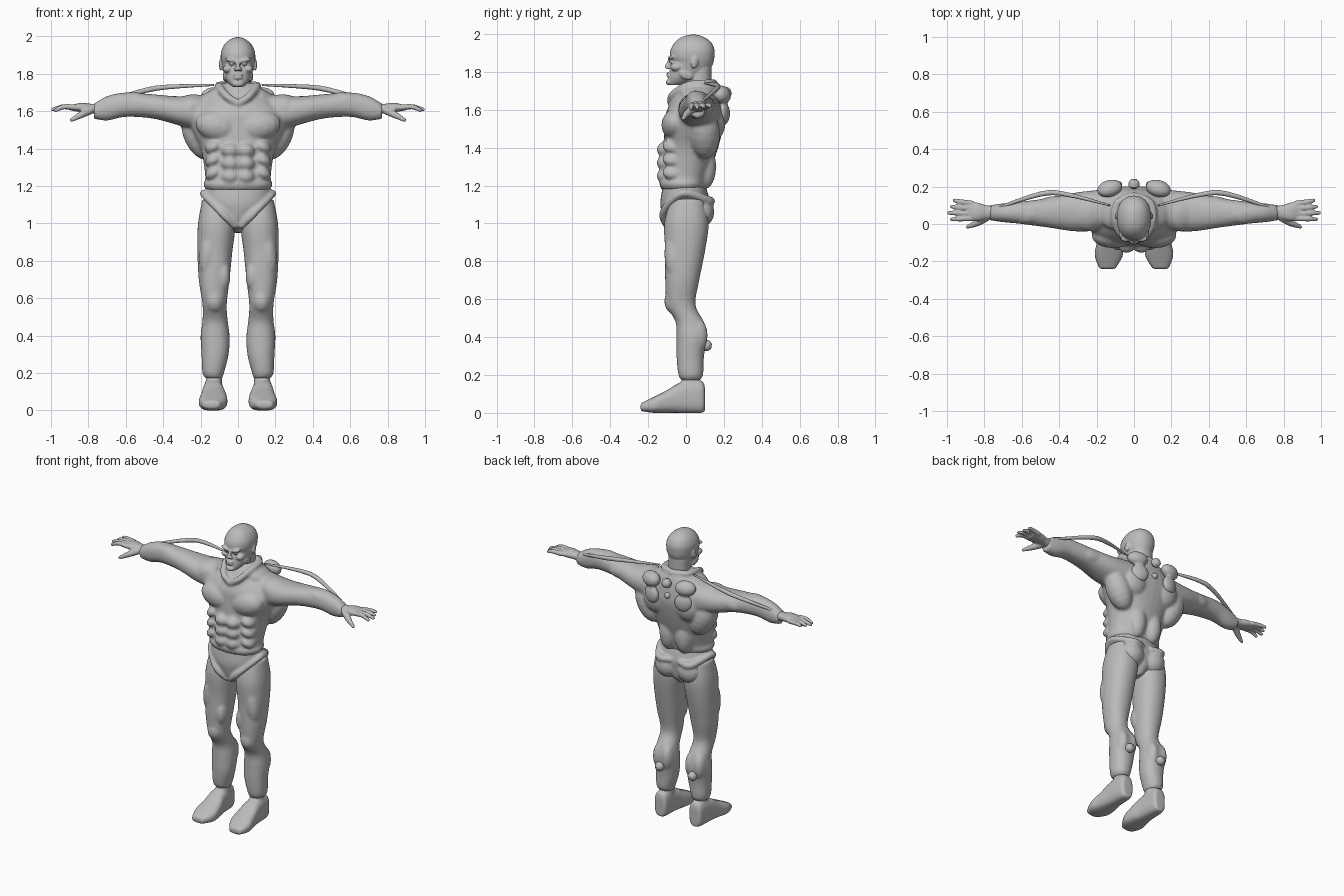
import bpy, bmesh, math
from mathutils import Matrix, Vector, Euler

default_cube = bpy.data.objects.get("Cube")
if default_cube:
    bpy.data.objects.remove(default_cube, do_unlink=True)

grey = bpy.data.materials.new("plain_grey")
grey.use_nodes = True
grey.diffuse_color = (.5, .5, .5, 1)
grey.node_tree.nodes["Principled BSDF"].inputs["Base Color"].default_value = grey.diffuse_color

PLACE_ALONG = {"x": lambda along, u, v: (along, u, v),
               "y": lambda along, u, v: (u, along, v),
               "z": lambda along, u, v: (u, v, along)}


def spline(rows, steps=4):
    """Smooth curve through rows of numbers."""
    rows = [Vector(row) for row in rows]
    padded = [rows[0]] + rows + [rows[-1]]
    curve = []
    for before, start, end, after in zip(padded, rows, rows[1:], padded[3:]):
        leave, arrive = (end - before) / 2, (after - start) / 2
        for step in range(steps):
            u = step / steps
            ease = u * u * (3 - 2 * u)
            curve.append(start.lerp(end, ease) + leave * u * (1 - u)**2 - arrive * u * u * (1 - u))
    return curve + [rows[-1]]


def loft(shape, axis, rows, power=2.2, sides=32):
    """Skin over rounded sections: position, then low and high limits both ways."""
    rings = []
    for along, left, right, low, high in spline(rows):
        ring = []
        for side in range(sides):
            angle = math.tau * side / sides
            u, v = (math.copysign(abs(wave) ** (2 / power), wave) for wave in (math.cos(angle), math.sin(angle)))
            point = PLACE_ALONG[axis](along, (left + right + (right - left) * u) / 2,
                                      (low + high + (high - low) * v) / 2)
            ring.append(shape.verts.new(point))
        rings.append(ring)
    for ring, following in zip(rings, rings[1:]):
        for side in range(sides):
            shape.faces.new((ring[side - 1], ring[side], following[side], following[side - 1]))
    shape.faces.new(rings[0])
    shape.faces.new(rings[-1])


def upright(shape, rows):
    """Symmetric upright loft: height, half width, front and back."""
    loft(shape, "z", [(height, -half, half, front, back) for height, half, front, back in rows])


def ball(shape, at, size, turn=(0, 0, 0)):
    turn = Euler([math.radians(angle) for angle in turn])
    bmesh.ops.create_uvsphere(shape, u_segments=16, v_segments=10, radius=1,
                              matrix=Matrix.LocRotScale(Vector(at), turn, Vector(size)))


def rope(shape, points):
    """Rounded tapering rope through points with a radius each."""
    path = spline(points)
    for start, end in zip(path, path[1:]):
        span = end.xyz - start.xyz
        turn = span.to_track_quat("Z", "Y")
        bmesh.ops.create_cone(shape, cap_ends=True, segments=16, radius1=start.w, radius2=end.w,
                              depth=span.length,
                              matrix=Matrix.LocRotScale((start.xyz + end.xyz) / 2, turn, None))
    for point in path:
        ball(shape, at=point.xyz, size=[point.w] * 3)


def mirror(shape):
    geometry = shape.verts[:] + shape.edges[:] + shape.faces[:]
    copy = bmesh.ops.duplicate(shape, geom=geometry)["geom"]
    copied_verts = [part for part in copy if isinstance(part, bmesh.types.BMVert)]
    bmesh.ops.scale(shape, vec=(-1, 1, 1), verts=copied_verts)


def finish(name, shape, voxel=.009, softness=2):
    """Fuse the overlapping masses into one smooth skin."""
    bmesh.ops.recalc_face_normals(shape, faces=shape.faces[:])
    mesh = bpy.data.meshes.new(name)
    shape.to_mesh(mesh)
    shape.free()
    mesh.materials.append(grey)
    mesh.shade_smooth()
    part = bpy.data.objects.new(name, mesh)
    bpy.context.collection.objects.link(part)
    fuse = part.modifiers.new("fuse", "REMESH")
    fuse.mode, fuse.voxel_size, fuse.use_smooth_shade = "VOXEL", voxel, True
    soften = part.modifiers.new("soften", "SMOOTH")
    soften.factor, soften.iterations = .5, softness


# Jacket: sleeves, paired muscles, collar, then the trunk
jacket = bmesh.new()
loft(jacket, "x", [(.1, -.03, .19, 1.47, 1.7), (.3, -.04, .17, 1.52, 1.68), (.45, -.02, .14, 1.56, 1.69),
                   (.6, 0, .12, 1.57, 1.7), (.7, .01, .11, 1.55, 1.68), (.77, .02, .1, 1.56, 1.64)])
ball(jacket, at=(.25, .06, 1.62), size=(.1, .1, .07), turn=(0, 10, 0))
for depth in (.03, .1):
    ball(jacket, at=(.42, depth, 1.62), size=(.1, .05, .05))
ball(jacket, at=(.58, .05, 1.66), size=(.09, .05, .04), turn=(0, 8, 0))
ball(jacket, at=(.11, -.06, 1.52), size=(.12, .07, .08), turn=(0, -12, 0))
ball(jacket, at=(.21, .1, 1.47), size=(.08, .08, .14), turn=(0, 25, 0))
ball(jacket, at=(.12, .15, 1.54), size=(.09, .06, .1))
ball(jacket, at=(.1, .06, 1.69), size=(.1, .09, .04), turn=(0, 20, 0))
ball(jacket, at=(.06, .1, 1.3), size=(.06, .06, .12))
for height in (1.25, 1.32, 1.39):
    ball(jacket, at=(.04, -.11, height), size=(.05, .045, .04))
    ball(jacket, at=(.13, -.07, height + .02), size=(.05, .055, .035), turn=(0, 30, 0))
rope(jacket, [(0, -.08, 1.64, .02), (.06, -.07, 1.68, .02), (.1, .01, 1.73, .02),
              (.09, .11, 1.74, .02), (0, .15, 1.74, .02)])
mirror(jacket)
upright(jacket, [(1.18, .17, -.13, .1), (1.21, .185, -.14, .11), (1.25, .175, -.13, .12), (1.4, .2, -.12, .17),
                 (1.53, .26, -.11, .2), (1.6, .25, -.1, .2), (1.7, .14, -.04, .18), (1.75, .08, 0, .15)])
finish("jacket", jacket, voxel=.01)

# Back plates and the studs down the spine
plates = bmesh.new()
ball(plates, at=(.13, .19, 1.68), size=(.07, .045, .05), turn=(30, 0, -15))
ball(plates, at=(.12, .2, 1.58), size=(.06, .03, .06), turn=(0, 20, -15))
mirror(plates)
for stud in range(6):
    ball(plates, at=(0, .2 - .018 * stud, 1.6 - .065 * stud), size=[.022] * 3)
finish("back_plates", plates)


def knob(name, at, tilt):
    """Round socket with a raised inner button."""
    shape = bmesh.new()
    turn = Euler((math.radians(tilt), 0, 0)).to_matrix().to_4x4()
    for radius, depth in ((.032, .03), (.02, .05)):
        bmesh.ops.create_cone(shape, cap_ends=True, segments=24, radius1=radius, radius2=radius * .85,
                              depth=depth, matrix=Matrix.Translation(at) @ turn)
    finish(name, shape, voxel=.005, softness=1)


knob("back_knob", at=(0, .215, 1.69), tilt=-75)
for label, side in (("left", 1), ("right", -1)):
    knob(label + "_calf_knob", at=(side * .125, .11, .355), tilt=-100)
    # Cable arching from the upper back to the forearm
    cable = bmesh.new()
    rope(cable, [(side * reach, depth, height, radius) for reach, depth, height, radius in (
        (.13, .1, 1.74, .006), (.37, .16, 1.73, .013), (.5, .16, 1.71, .014), (.72, .09, 1.65, .008))])
    finish(label + "_cable", cable, voxel=.005, softness=1)

# Briefs with rolled leg edges
briefs = bmesh.new()
ball(briefs, at=(.085, .07, 1.06), size=(.085, .08, .085))
rope(briefs, [(.02, -.1, .99, .02), (.09, -.12, 1.06, .02), (.185, -.02, 1.16, .02),
              (.12, .12, 1.12, .024), (.04, .12, 1.12, .02)])
mirror(briefs)
upright(briefs, [(.95, .02, -.05, .07), (1, .07, -.11, .11), (1.06, .13, -.13, .12),
                 (1.12, .175, -.135, .125), (1.21, .17, -.12, .1)])
finish("briefs", briefs)

# Trouser legs with knee, thigh and calf masses
legs = bmesh.new()
loft(legs, "z", [(.17, .085, .17, -.02, .07), (.2, .075, .19, -.04, .09), (.3, .05, .195, -.05, .095),
                 (.4, .045, .2, -.05, .11), (.48, .055, .19, -.055, .095), (.57, .06, .19, -.1, .05),
                 (.7, .045, .21, -.11, .07), (.85, .03, .217, -.11, .1), (1, .014, .214, -.115, .12),
                 (1.13, .04, .19, -.08, .1)])
ball(legs, at=(.125, -.07, .59), size=(.05, .045, .065))
ball(legs, at=(.16, -.06, .84), size=(.05, .055, .13), turn=(0, -6, 0))
ball(legs, at=(.075, -.06, .72), size=(.035, .05, .08))
for across in (.09, .155):
    ball(legs, at=(across, .06, .41), size=(.04, .055, .09))
mirror(legs)
finish("trouser_legs", legs, voxel=.011)

# Shoes
shoes = bmesh.new()
loft(shoes, "y", [(.1, .1, .16, .01, .13), (.08, .085, .18, 0, .17), (-.03, .075, .19, 0, .16),
                  (-.1, .06, .2, 0, .12), (-.17, .06, .21, 0, .085), (-.24, .1, .185, .01, .05)], power=2.8)
loft(shoes, "z", [(.1, .08, .18, -.04, .08), (.21, .09, .165, -.015, .065)])
mirror(shoes)
finish("shoes", shoes)

# Hands with four spread fingers and a lowered thumb
hands = bmesh.new()
loft(hands, "x", [(.73, .03, .095, 1.58, 1.64), (.79, .025, .1, 1.59, 1.64),
                  (.84, .015, .115, 1.595, 1.645), (.9, .025, .12, 1.605, 1.63)])
for finger in range(4):
    base, tip = .03 + .027 * finger, .025 + .034 * finger
    rope(hands, [(.87, base, 1.62, .015), (.93, (base + tip) / 2, 1.624, .014),
                 (.99 - .015 * abs(finger - 1), tip, 1.605 + .005 * finger, .01)])
rope(hands, [(.79, .035, 1.605, .022), (.84, .005, 1.58, .018), (.89, -.015, 1.553, .01)])
mirror(hands)
finish("hands", hands, voxel=.006, softness=1)

# Head: brows, cheeks, eyes, nostrils, ears and jaw corners, then skull, neck, nose, lips and chin
head = bmesh.new()
ball(head, at=(.037, -.078, 1.872), size=(.036, .018, .011), turn=(0, -14, 0))
ball(head, at=(.055, -.05, 1.825), size=(.027, .034, .022))
ball(head, at=(.035, -.077, 1.853), size=(.014, .012, .008))
ball(head, at=(.014, -.095, 1.823), size=(.009, .011, .008))
ball(head, at=(.092, .045, 1.85), size=(.009, .02, .034), turn=(-12, 0, 12))
ball(head, at=(.068, 0, 1.785), size=(.014, .04, .025), turn=(-25, 0, 0))
mirror(head)
upright(head, [(1.73, .03, -.09, -.03), (1.75, .05, -.095, .03), (1.78, .07, -.09, .085), (1.82, .08, -.083, .13),
               (1.85, .086, -.076, .145), (1.88, .092, -.085, .15), (1.92, .09, -.08, .15),
               (1.96, .07, -.055, .13), (1.985, .04, -.02, .09), (1.996, .01, .02, .06)])
upright(head, [(1.66, .08, -.01, .14), (1.72, .07, 0, .135), (1.82, .07, .01, .135)])
rope(head, [(0, -.082, 1.868, .009), (0, -.1, 1.827, .012)])
for height in (1.778, 1.793):
    ball(head, at=(0, -.092, height), size=(.026, .012, .006))
ball(head, at=(0, -.09, 1.745), size=(.03, .017, .016))
finish("head", head, voxel=.0055, softness=1)
